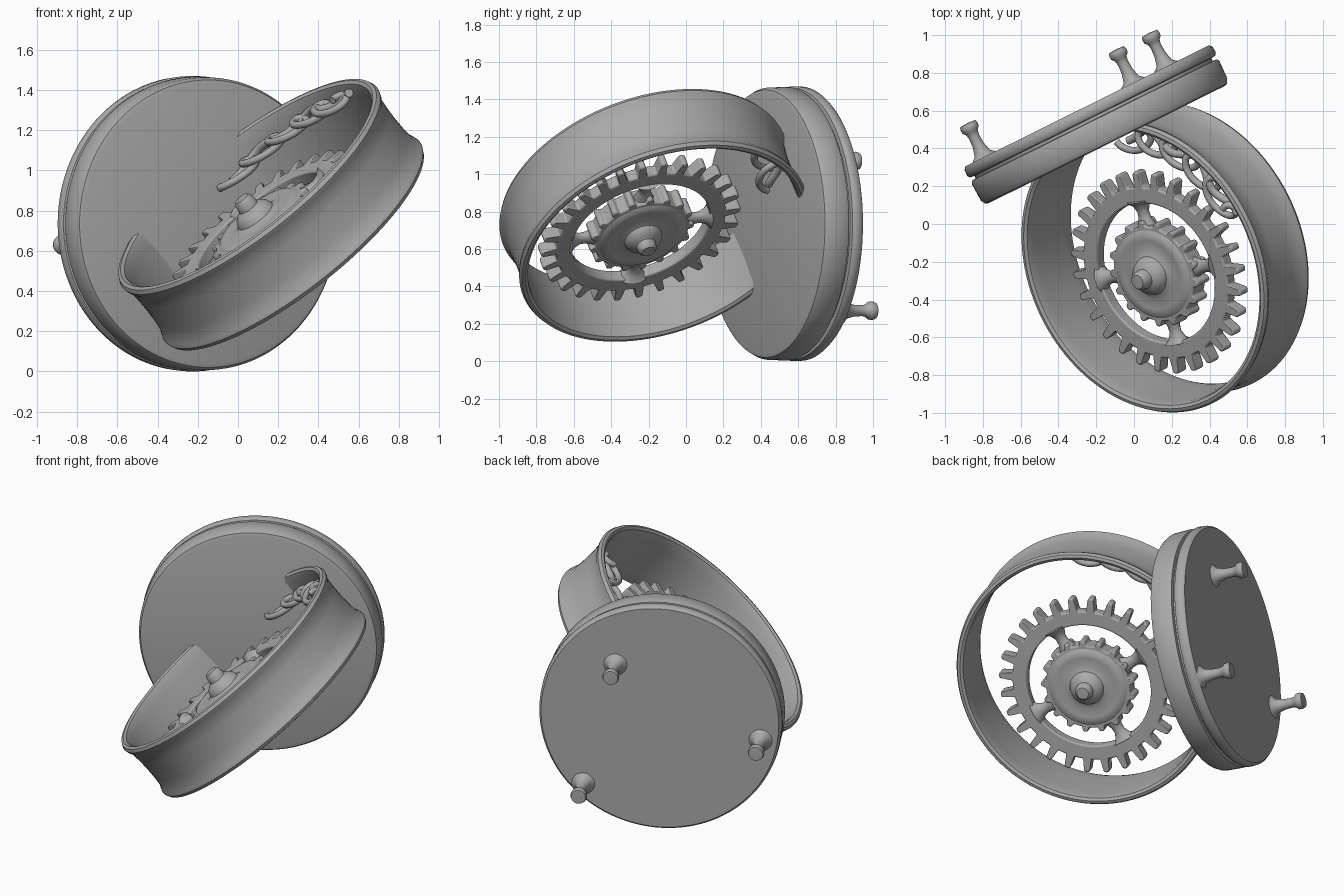
import bpy, bmesh, math
from mathutils import Matrix, Vector

cube = bpy.data.objects.get("Cube")
if cube:
    bpy.data.objects.remove(cube, do_unlink=True)

grey = bpy.data.materials.new("plain_grey")
grey.use_nodes = True
grey.diffuse_color = (0.4, 0.4, 0.4, 1)
grey.node_tree.nodes["Principled BSDF"].inputs["Base Color"].default_value = (0.4, 0.4, 0.4, 1)

# Frames: the plate stands upright and turned; the ring leans against it
PLATE = Matrix.Translation((-0.145, 0.42, 0.735)) @ Matrix.Rotation(math.radians(26.4), 4, 'Z')
RING = PLATE @ Matrix.Translation((0.013, -0.67, 0.045)) @ Matrix.Rotation(math.radians(-41.3), 4, 'Y')
GEAR = RING @ Matrix.Translation((-0.09, -0.054, -0.01))
BACKWARD = Matrix.Rotation(math.radians(-90), 4, 'X')  # local z becomes +y


def finish(name, bm, matrix, bevel=0, angle=40):
    bmesh.ops.remove_doubles(bm, verts=bm.verts, dist=0.0005)
    bmesh.ops.recalc_face_normals(bm, faces=bm.faces)
    mesh = bpy.data.meshes.new(name)
    bm.to_mesh(mesh)
    bm.free()
    obj = bpy.data.objects.new(name, mesh)
    bpy.context.collection.objects.link(obj)
    obj.matrix_world = matrix
    mesh.materials.append(grey)
    if bevel:
        mod = obj.modifiers.new("soft_edges", 'BEVEL')
        mod.width, mod.segments = bevel, 3
    bpy.ops.object.select_all(action='DESELECT')
    obj.select_set(True)
    bpy.context.view_layer.objects.active = obj
    bpy.ops.object.shade_smooth_by_angle(angle=math.radians(angle))
    return obj


def lathe(name, profile, matrix, steps=96, closed=False, bevel=0):
    """Turn (radius, height) points about local z."""
    bm = bmesh.new()
    verts = [bm.verts.new((r, 0, h)) for r, h in profile]
    pairs = list(zip(verts, verts[1:])) + ([(verts[-1], verts[0])] if closed else [])
    edges = [bm.edges.new(p) for p in pairs]
    bmesh.ops.spin(bm, geom=verts + edges, cent=(0, 0, 0), axis=(0, 0, 1),
                   angle=math.tau, steps=steps, use_merge=False)
    return finish(name, bm, matrix, bevel)


def toothed_ring(name, teeth, inner, root, tip, thick, matrix, bevel):
    """Flat ring whose outer edge steps between root and tip radius."""
    shape = [(0.0, root), (0.26, root), (0.36, tip), (0.50, tip + 0.006), (0.64, tip), (0.74, root)]
    bm = bmesh.new()
    rows = []
    for k in range(teeth):
        for part, radius in shape:
            a = math.tau * (k + part) / teeth
            d = Vector((math.cos(a), math.sin(a), 0))
            up = Vector((0, 0, thick / 2))
            rows.append([bm.verts.new(d * r + up * s)
                         for r, s in ((inner, -1), (radius, -1), (radius, 1), (inner, 1))])
    for a, b in zip(rows, rows[1:] + rows[:1]):
        for i in range(4):
            j = (i + 1) % 4
            bm.faces.new((a[i], a[j], b[j], b[i]))
    return finish(name, bm, matrix, bevel, 50)


def tube(name, points, radius, matrix):
    data = bpy.data.curves.new(name, 'CURVE')
    data.dimensions = '3D'
    data.bevel_depth, data.bevel_resolution = radius, 3
    data.use_fill_caps = True
    line = data.splines.new('POLY')
    line.points.add(len(points) - 1)
    for point, co in zip(line.points, points):
        point.co = (*co, 1)
    data.materials.append(grey)
    obj = bpy.data.objects.new(name, data)
    bpy.context.collection.objects.link(obj)
    obj.matrix_world = matrix


# Round plate: thick front disc, recessed seam, thin back disc
lathe("round_plate", [(0, 0), (0.695, 0), (0.715, 0.006), (0.728, 0.03), (0.732, 0.13),
                      (0.725, 0.145), (0.70, 0.148), (0.70, 0.163), (0.725, 0.166),
                      (0.735, 0.18), (0.733, 0.215), (0.72, 0.23), (0, 0.23)],
      PLATE @ BACKWARD, 128)

# Three pegs with flared feet and button heads on the back
for i, (x, z) in enumerate([(-0.61, -0.105), (0.27, 0.335), (0.465, -0.465)]):
    lathe(f"back_peg_{i + 1}", [(0, -0.01), (0.07, 0.0), (0.045, 0.02), (0.032, 0.07), (0.029, 0.12),
                                (0.034, 0.145), (0.048, 0.16), (0.05, 0.18), (0.044, 0.197), (0, 0.2)],
          PLATE @ Matrix.Translation((x, 0.23, z)) @ BACKWARD, 32)

# Hoop with beaded rims and a slightly waisted wall
half = [(0.752, 0.0), (0.755, 0.12), (0.756, 0.17), (0.762, 0.195), (0.778, 0.205),
        (0.796, 0.2), (0.806, 0.18), (0.8, 0.16), (0.788, 0.14), (0.782, 0.07), (0.78, 0.0)]
lathe("hoop", half + [(r, -h) for r, h in reversed(half[1:-1])], RING, 128, closed=True)

# Large gear, four waisted spokes and the small toothed hub
toothed_ring("large_gear", 28, 0.385, 0.475, 0.555, 0.07, GEAR, 0.012)
for i in range(4):
    turn = Matrix.Rotation(math.radians(75 + 90 * i), 4, 'Z') @ Matrix.Rotation(math.radians(90), 4, 'Y')
    lathe(f"gear_spoke_{i + 1}", [(0, 0.24), (0.06, 0.24), (0.036, 0.30), (0.034, 0.335),
                                  (0.05, 0.37), (0.08, 0.395), (0, 0.4)],
          GEAR @ turn @ Matrix.Diagonal((0.8, 1, 1, 1)), 24)
toothed_ring("hub_gear", 17, 0.10, 0.262, 0.288, 0.11, GEAR, 0.012)

# Hub face and stepped axle
lathe("hub_axle", [(0, 0.2), (0.038, 0.197), (0.05, 0.18), (0.054, 0.14), (0.075, 0.128),
                   (0.095, 0.11), (0.105, 0.08), (0.14, 0.062), (0.19, 0.07), (0.225, 0.07),
                   (0.25, 0.05), (0.25, -0.05), (0.225, -0.07), (0.19, -0.07), (0.14, -0.062),
                   (0.105, -0.075), (0.095, -0.1), (0.07, -0.115), (0.054, -0.125),
                   (0.05, -0.155), (0.036, -0.17), (0, -0.172)], GEAR, 48)

# Scrollwork along the inside of the hoop, beside the plate
def scroll(phase, flip, loops, middle, swing):
    points = []
    for k in range(161):
        t = k / 160
        turn = math.tau * loops * t + phase
        a = math.radians(2 + 72 * t) + flip * 0.1 * math.cos(turn)
        r = middle + swing * math.sin(turn)
        points.append((r * math.cos(a), r * math.sin(a), 0.16 - 0.1 * t + 0.012 * math.cos(turn)))
    return points


tube("scroll_vine", scroll(0, 1, 5, 0.67, 0.06), 0.019, RING)
tube("scroll_stem", scroll(1.5, 0, 2.5, 0.70, 0.035), 0.022, RING)
